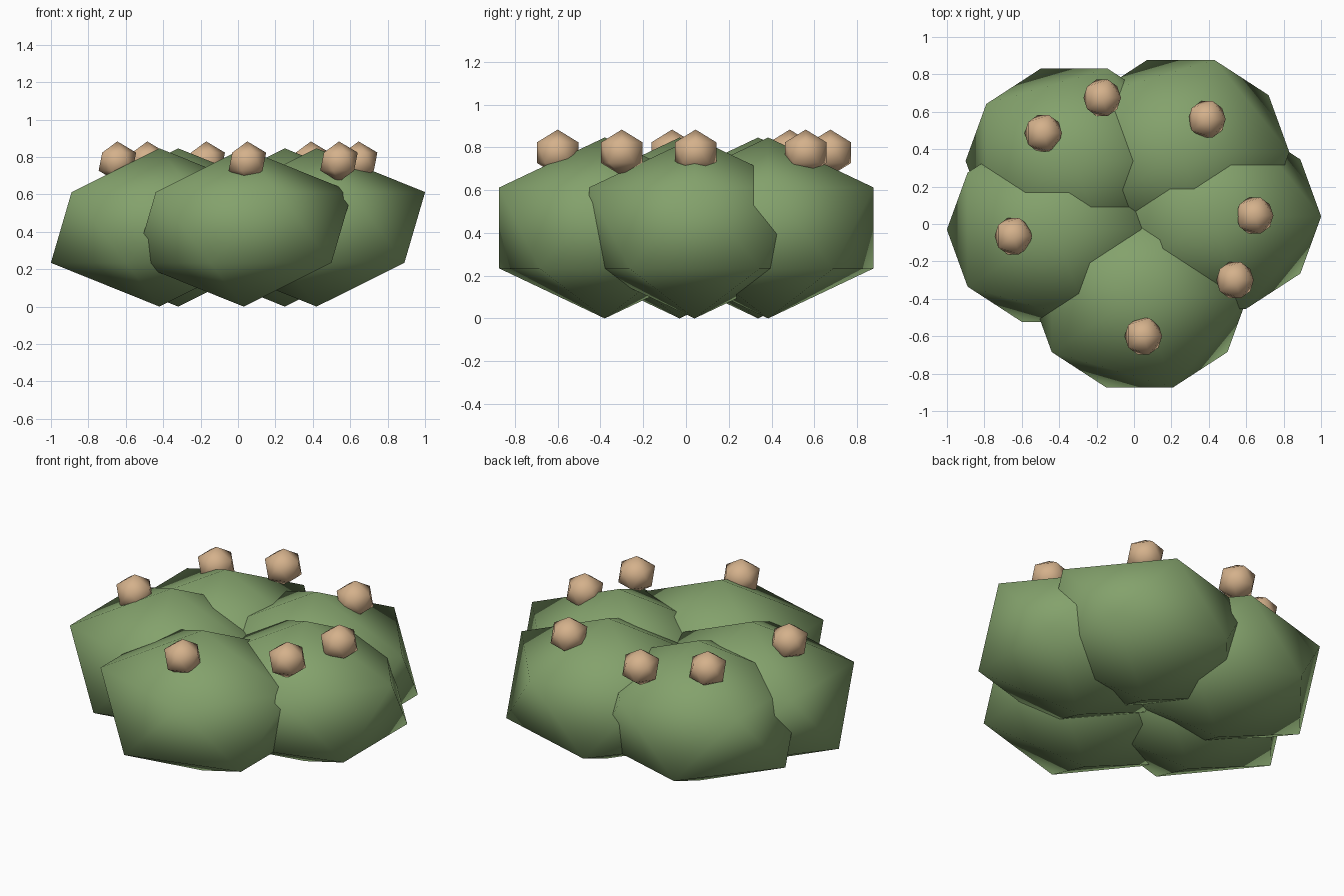
import bpy

if "Cube" in bpy.data.objects:
    bpy.data.objects.remove(bpy.data.objects["Cube"])


def material(name, color):
    m = bpy.data.materials.new(name)
    m.diffuse_color = color
    m.use_nodes = True
    m.node_tree.nodes["Principled BSDF"].inputs["Base Color"].default_value = m.diffuse_color
    return m


def lump(name, loc, scale, mat):
    bpy.ops.mesh.primitive_ico_sphere_add(subdivisions=1, radius=1, location=loc)
    ob = bpy.context.object
    ob.name = name
    ob.scale = scale
    bpy.ops.object.transform_apply(location=False, rotation=False, scale=True)
    bpy.ops.object.shade_smooth()
    ob.data.materials.append(mat)


green = material("leaf_green", (0.23, 0.36, 0.15, 1))
tan = material("berry_tan", (0.66, 0.44, 0.26, 1))

# Overlapping foliage clumps in a ring
clumps = [(0.42, 0.04), (0.25, 0.384), (-0.32, 0.337), (-0.42, -0.03), (0.03, -0.38)]
for i, (x, y) in enumerate(clumps):
    lump(f"foliage_{i + 1}", (x, y, 0.423), (0.649, 0.58, 0.423), green)

# Berries resting on the clumps
berries = [(-0.17, 0.675), (-0.485, 0.485), (0.39, 0.56), (-0.645, -0.065),
           (0.645, 0.045), (0.54, -0.30), (0.05, -0.60)]
for i, (x, y) in enumerate(berries):
    lump(f"berry_{i + 1}", (x, y, 0.775), (0.112, 0.114, 0.108), tan)
